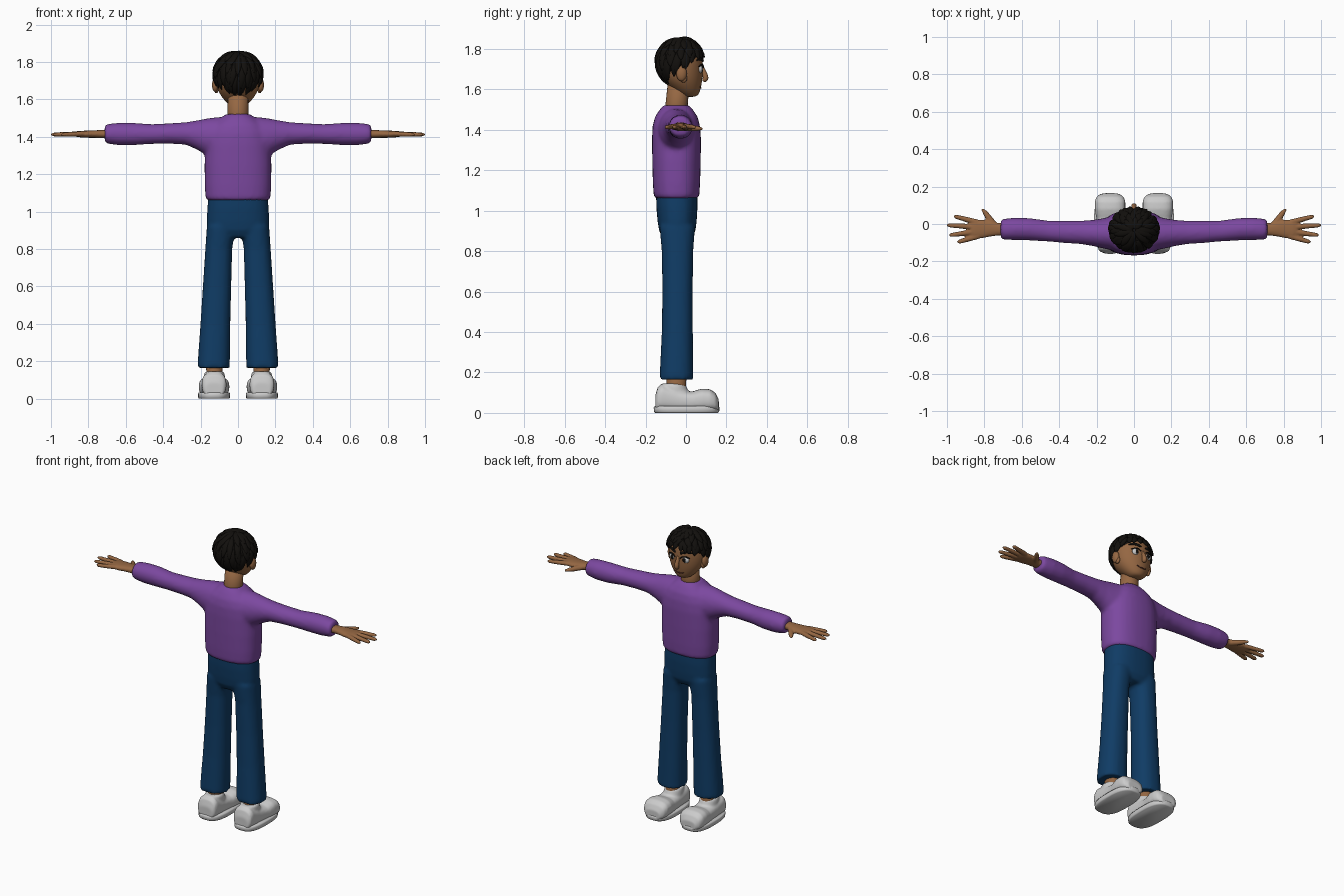
import bpy, bmesh, math, random
from mathutils import Vector, Matrix

if "Cube" in bpy.data.objects:
    bpy.data.objects.remove(bpy.data.objects["Cube"])
random.seed(4)

def material(name, rgb):
    m = bpy.data.materials.new(name)
    m.diffuse_color = (*rgb, 1)
    m.use_nodes = True
    m.node_tree.nodes["Principled BSDF"].inputs["Base Color"].default_value = m.diffuse_color
    return m

SKIN = material("skin", (0.30, 0.135, 0.055))
HAIR = material("hair", (0.006, 0.005, 0.004))
PURPLE = material("purple", (0.20, 0.065, 0.35))
BLUE = material("blue", (0.005, 0.045, 0.13))
WHITE = material("eye white", (0.8, 0.8, 0.78))
LIP = material("lip", (0.10, 0.03, 0.02))

def loft(bm, secs, axis='z', n=24, e=2.0):
    """Rings (t, c1, c2, r1, r2) along an axis; e is the superellipse power."""
    rings = []
    for t, c1, c2, r1, r2 in secs:
        ring = []
        for i in range(n):
            a = 2 * math.pi * i / n
            c, s = math.cos(a), math.sin(a)
            u = c1 + r1 * math.copysign(abs(c) ** (2 / e), c)
            v = c2 + r2 * math.copysign(abs(s) ** (2 / e), s)
            ring.append(bm.verts.new({'z': (u, v, t), 'x': (t, u, v), 'y': (u, t, v)}[axis]))
        rings.append(ring)
    skin_rings(bm, rings)

def skin_rings(bm, rings):
    n = len(rings[0])
    for a, b in zip(rings, rings[1:]):
        for i in range(n):
            bm.faces.new((a[i], a[(i + 1) % n], b[(i + 1) % n], b[i]))
    bm.faces.new(rings[0])
    bm.faces.new(rings[-1])

def tube(bm, pts, radii, flat=1.0, ref=(0, 0, 1), n=8):
    """Tapered tube through points, flattened along the ref direction."""
    pts = [Vector(p) for p in pts]
    rings = []
    for k, (p, r) in enumerate(zip(pts, radii)):
        t = (pts[min(k + 1, len(pts) - 1)] - pts[max(k - 1, 0)]).normalized()
        side = t.cross(Vector(ref)).normalized()
        up = side.cross(t)
        rings.append([bm.verts.new(p + r * (math.cos(a) * side + flat * math.sin(a) * up))
                      for a in (2 * math.pi * i / n for i in range(n))])
    skin_rings(bm, rings)

def ball(bm, c, r):
    bmesh.ops.create_uvsphere(bm, u_segments=20, v_segments=12, radius=1,
                              matrix=Matrix.Translation(c) @ Matrix.Diagonal((*r, 1)))

def mirror(bm):
    geo = bmesh.ops.duplicate(bm, geom=bm.verts[:] + bm.edges[:] + bm.faces[:])['geom']
    bmesh.ops.scale(bm, vec=(-1, 1, 1), verts=[g for g in geo if isinstance(g, bmesh.types.BMVert)])

def finish(name, bm, mat=None, voxel=0, smooth=4, subsurf=0):
    bmesh.ops.recalc_face_normals(bm, faces=bm.faces[:])
    me = bpy.data.meshes.new(name)
    bm.to_mesh(me)
    bm.free()
    for p in me.polygons:
        p.use_smooth = True
    ob = bpy.data.objects.new(name, me)
    bpy.context.collection.objects.link(ob)
    if mat:
        me.materials.append(mat)
    if voxel:
        m = ob.modifiers.new("remesh", 'REMESH')
        m.mode, m.voxel_size, m.use_smooth_shade = 'VOXEL', voxel, True
        m = ob.modifiers.new("smooth", 'SMOOTH')
        m.factor, m.iterations = 0.5, smooth
    if subsurf:
        m = ob.modifiers.new("subsurf", 'SUBSURF')
        m.levels = m.render_levels = subsurf
    return ob

# sweater: sleeves blended into the torso
bm = bmesh.new()
loft(bm, [(0.05, -.05, 1.40, .09, .108), (.12, -.05, 1.395, .09, .11), (.17, -.05, 1.40, .08, .098),
          (.22, -.048, 1.41, .07, .078), (.28, -.045, 1.418, .063, .060), (.36, -.043, 1.418, .060, .055),
          (.46, -.038, 1.415, .056, .053), (.56, -.028, 1.415, .060, .060), (.64, -.026, 1.415, .060, .060),
          (.69, -.028, 1.416, .057, .054), (.713, -.028, 1.416, .052, .048)], 'x')
mirror(bm)
loft(bm, [(1.06, 0, -.047, .165, .105), (1.075, 0, -.047, .174, .113), (1.14, 0, -.047, .178, .117),
          (1.25, 0, -.047, .179, .120), (1.36, 0, -.047, .175, .121), (1.42, 0, -.048, .165, .117),
          (1.465, 0, -.048, .14, .105), (1.50, 0, -.048, .095, .082), (1.522, 0, -.048, .062, .062)], n=32, e=2.4)
finish("sweater", bm, PURPLE, voxel=.011, smooth=6)

# trousers: hips plus two flared legs
bm = bmesh.new()
loft(bm, [(.165, .130, -.047, .087, .084), (.19, .130, -.047, .086, .083), (.4, .121, -.043, .080, .077),
          (.6, .112, -.042, .076, .075), (.8, .103, -.042, .072, .078), (.92, .090, -.043, .077, .088)], e=2.3)
mirror(bm)
loft(bm, [(.86, 0, -.043, .11, .068), (.90, 0, -.043, .162, .090), (.95, 0, -.044, .167, .097),
          (1.02, 0, -.045, .164, .102), (1.09, 0, -.046, .158, .102)], n=32, e=2.4)
finish("trousers", bm, BLUE, voxel=.011, smooth=5)

# hands
bm = bmesh.new()
loft(bm, [(.68, -.028, 1.415, .034, .023), (.73, -.028, 1.415, .034, .021), (.77, -.025, 1.415, .042, .020),
          (.81, -.026, 1.414, .050, .019), (.85, -.028, 1.415, .050, .017), (.872, -.029, 1.415, .044, .013)], 'x', e=2.3)
for base, tip in (((.84, .010), (.963, .042)), ((.85, -.016), (1.0, -.006)),
                  ((.85, -.042), (.988, -.060)), ((.83, -.064), (.945, -.098))):
    b, t = Vector((*base, 1.416)), Vector((*tip, 1.412))
    tube(bm, [b, b.lerp(t, .5), b.lerp(t, .9), t], [.0155, .0145, .012, .006], .9)
tube(bm, [(.745, -.01, 1.412), (.775, .03, 1.408), (.795, .06, 1.406), (.812, .080, 1.405)],
     [.02, .018, .014, .007], .9)
mirror(bm)
finish("hands", bm, SKIN, voxel=.005, smooth=3)

# ankles
bm = bmesh.new()
loft(bm, [(.06, .126, -.048, .046, .05), (.12, .126, -.048, .043, .048), (.25, .126, -.046, .046, .05)])
mirror(bm)
finish("ankles", bm, SKIN)

# shoes: rounded upper on a thick sole
bm = bmesh.new()
up = [(-.152, .048, .085), (-.14, .062, .125), (-.12, .066, .142), (-.085, .066, .128), (-.04, .067, .112),
      (.0, .069, .106), (.03, .073, .103), (.05, .077, .110), (.08, .082, .118), (.12, .082, .115),
      (.145, .073, .098), (.162, .05, .065)]
loft(bm, [(y, .128, top / 2 + .005, rx, top / 2 - .003) for y, rx, top in up], 'y', e=2.7)
loft(bm, [(.095, .126, -.05, .058, .068), (.135, .126, -.062, .055, .062), (.145, .126, -.068, .048, .055)])
mirror(bm)
finish("shoe_uppers", bm, voxel=.007, smooth=4)
bm = bmesh.new()
loft(bm, [(0, .128, .003, .080, .155), (.006, .128, .003, .085, .161), (.026, .128, .003, .086, .163),
          (.033, .128, .003, .082, .158)], n=40, e=2.8)
mirror(bm)
ob = finish("shoe_soles", bm)

# head and neck
HEAD = [(1.562, 0, .022, .028, .024), (1.575, 0, .015, .054, .050), (1.61, 0, -.003, .086, .078),
        (1.65, 0, -.018, .110, .100), (1.70, 0, -.025, .120, .110), (1.75, 0, -.028, .119, .112),
        (1.80, 0, -.03, .106, .102), (1.84, 0, -.03, .065, .065)]

def face(x, z, off=0.0):
    """Point on the front of the face."""
    for a, b in zip(HEAD, HEAD[1:]):
        if a[0] <= z <= b[0]:
            f = (z - a[0]) / (b[0] - a[0])
            cy, rx, ry = (a[i] + f * (b[i] - a[i]) for i in (2, 3, 4))
            return Vector((x, cy + ry * math.sqrt(max(0, 1 - (x / rx) ** 2)) + off, z))

bm = bmesh.new()
loft(bm, HEAD)
finish("head", bm, SKIN, subsurf=2)
bm = bmesh.new()
loft(bm, [(1.47, 0, -.048, .062, .060), (1.53, 0, -.046, .056, .055), (1.64, 0, -.035, .054, .054)])
finish("neck", bm, SKIN)

# nose and ears
bm = bmesh.new()
tube(bm, [face(0, 1.72, -.008), face(0, 1.69, .002), face(0, 1.665, .014), face(0, 1.65, .016), face(0, 1.638, .004)],
     [.008, .012, .016, .017, .010], ref=(0, 1, 0))
finish("nose", bm, SKIN, subsurf=1)
bm = bmesh.new()
ball(bm, (.122, -.022, 1.678), (.017, .026, .038))
ball(bm, (.116, -.012, 1.655), (.012, .018, .022))
mirror(bm)
finish("ears", bm, SKIN)

# eyes, lids, brows and mouth
bm = bmesh.new()
ball(bm, face(.045, 1.70, -.008), (.025, .013, .021))
mirror(bm)
finish("eyes", bm, WHITE)
bm = bmesh.new()
ball(bm, face(.043, 1.70, .002), (.011, .005, .014))
tube(bm, [face(x, z, .003) for x, z in ((.018, 1.708), (.032, 1.720), (.052, 1.722), (.074, 1.712))],
     [.003, .004, .004, .003], n=6)
mirror(bm)
finish("pupils_and_lashes", bm, HAIR)
bm = bmesh.new()
tube(bm, [face(x, z, .002) for x, z in ((.014, 1.738), (.035, 1.748), (.060, 1.753), (.088, 1.742))],
     [.008, .010, .009, .004], .6, ref=(0, 1, 0))
mirror(bm)
finish("eyebrows", bm, HAIR, subsurf=1)
bm = bmesh.new()
tube(bm, [face(x, z) for x, z in ((-.032, 1.612), (-.015, 1.607), (.012, 1.607), (.034, 1.614))],
     [.002, .0035, .0035, .002], n=6)
finish("mouth", bm, LIP)

# hair: a scalp cap with layered locks falling from the crown
C, R = Vector((0, -.03, 1.735)), Vector((.125, .115, .118))

def hairline(phi):
    c = math.cos(phi)
    return math.radians(106 - 36 * c + 4 * c * c)

def scalp(phi, th, k=1.0):
    return C + k * Vector((R.x * math.sin(th) * math.sin(phi), R.y * math.sin(th) * math.cos(phi), R.z * math.cos(th)))

bm = bmesh.new()
rings = [[bm.verts.new(scalp(p, max(.02, f / 10) * hairline(p), 1.01 if f < 10 else .93))
          for p in (2 * math.pi * i / 40 for i in range(40))] for f in range(11)]
skin_rings(bm, rings)
finish("hair_cap", bm, HAIR)
bm = bmesh.new()
for start, end, count in ((.02, .45, 11), (.2, .66, 17), (.42, .86, 22), (.62, 1.06, 26)):
    for i in range(count):
        phi = 2 * math.pi * (i + random.uniform(.2, .8)) / count
        swirl = random.uniform(-.12, .22)
        stop = end + random.uniform(-.04, .05)
        pts, radii = [], []
        for k, w in enumerate((.012, .022, .024, .019, .003)):
            f = k / 4
            p = phi + swirl * f
            pts.append(scalp(p, (start + (stop - start) * f) * hairline(p), .99 + .06 * f + .05 * f ** 3))
            radii.append(w)
        tube(bm, pts, radii, .5, ref=(pts[2] - C).normalized(), n=6)
finish("hair_locks", bm, HAIR, subsurf=1)
